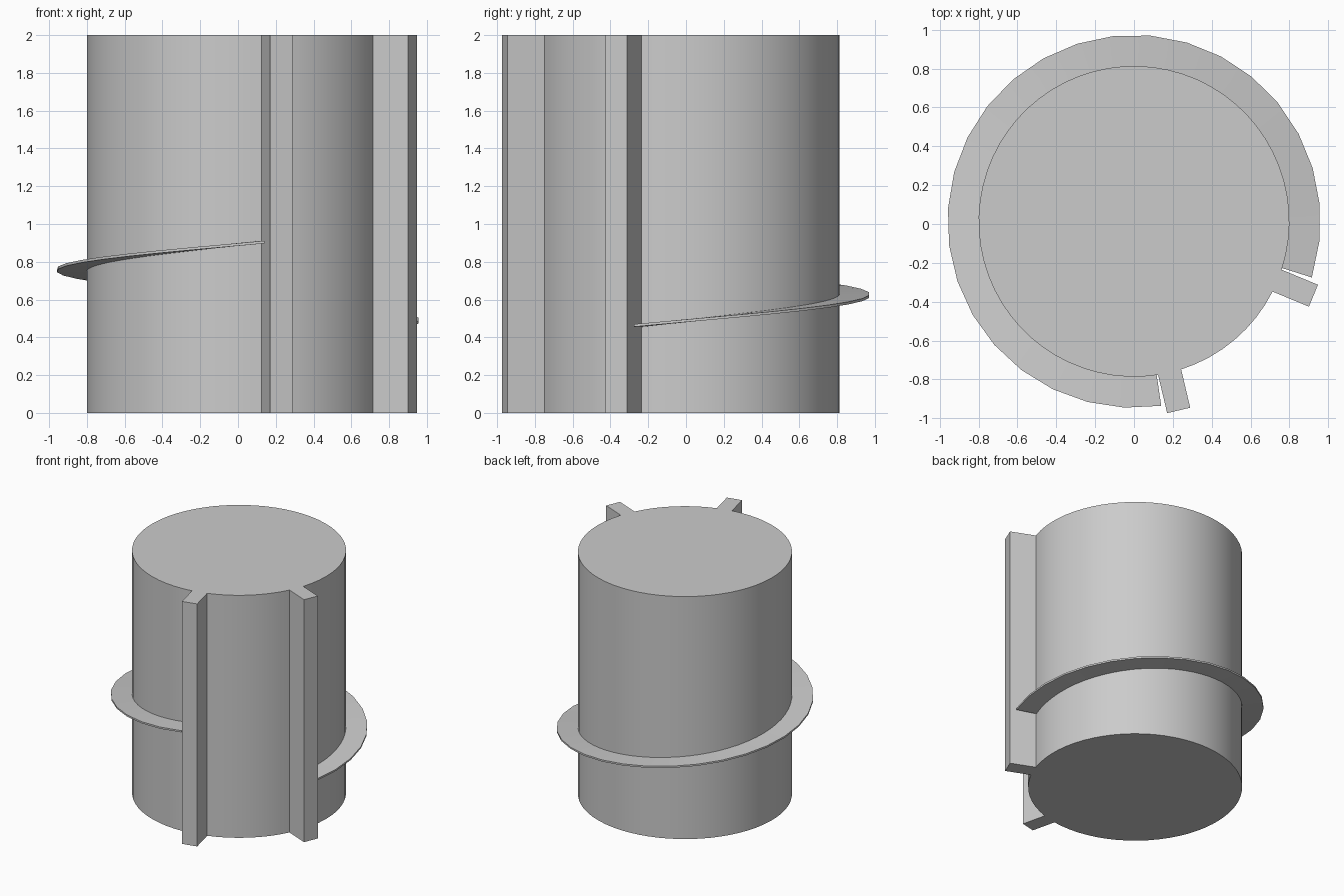
import bpy, bmesh
from math import sin, cos, asin, radians, degrees

if "Cube" in bpy.data.objects:
    bpy.data.objects.remove(bpy.data.objects["Cube"])

CY = 0.0135            # axis offset so the whole model is centred
R, RIB_R, RIB_W, H = 0.80, 1.0, 0.122, 2.0
RIBS = (-76.7, -22.5)  # rib directions in degrees
HALF = degrees(asin(RIB_W / 2 / R))


def polar(r, deg):
    a = radians(deg)
    return (r * cos(a), r * sin(a) + CY)


def arc(a0, a1, n):
    return [polar(R, a0 + (a1 - a0) * i / n) for i in range(n + 1)]


def rib_tip(deg):
    a = radians(deg)
    x, y = polar(RIB_R, deg)
    return [(x - s * RIB_W / 2 * sin(a), y + s * RIB_W / 2 * cos(a)) for s in (-1, 1)]


def finish(name, bm):
    bmesh.ops.recalc_face_normals(bm, faces=bm.faces)
    mesh = bpy.data.meshes.new(name)
    bm.to_mesh(mesh)
    bm.free()
    obj = bpy.data.objects.new(name, mesh)
    bpy.context.collection.objects.link(obj)
    bpy.ops.object.select_all(action='DESELECT')
    obj.select_set(True)
    bpy.context.view_layer.objects.active = obj
    bpy.ops.object.shade_smooth_by_angle(angle=radians(30))
    return obj


# Cylinder core with two full-height guide ribs, extruded from one outline
r1, r2 = RIBS
outline = (arc(r2 + HALF, r1 + 360 - HALF, 53) + rib_tip(r1)
           + arc(r1 + HALF, r2 - HALF, 8) + rib_tip(r2))
bm = bmesh.new()
base = bm.faces.new([bm.verts.new((x, y, 0)) for x, y in outline])
top = bmesh.ops.extrude_face_region(bm, geom=[base], use_keep_orig=True)
bmesh.ops.translate(bm, vec=(0, 0, H),
                    verts=[v for v in top['geom'] if isinstance(v, bmesh.types.BMVert)])
finish("ribbed_core", bm)

# Thin helical flange climbing around the core from one rib to the other
A0, A1, Z0, Z1, T, N = -17.5, 278.4, 0.463, 0.904, 0.014, 26
bm = bmesh.new()
sections = []
for i in range(N + 1):
    t = i / N
    z = Z0 + (Z1 - Z0) * t
    sections.append([bm.verts.new((*polar(r, A0 + (A1 - A0) * t), z + dz))
                     for r, dz in ((0.785, -T / 2), (0.96, -T / 2), (0.96, T / 2), (0.785, T / 2))])
for a, b in zip(sections, sections[1:]):
    for k in range(4):
        bm.faces.new((a[k], a[(k + 1) % 4], b[(k + 1) % 4], b[k]))
bm.faces.new(sections[0])
bm.faces.new(sections[-1])
finish("helical_flange", bm)
